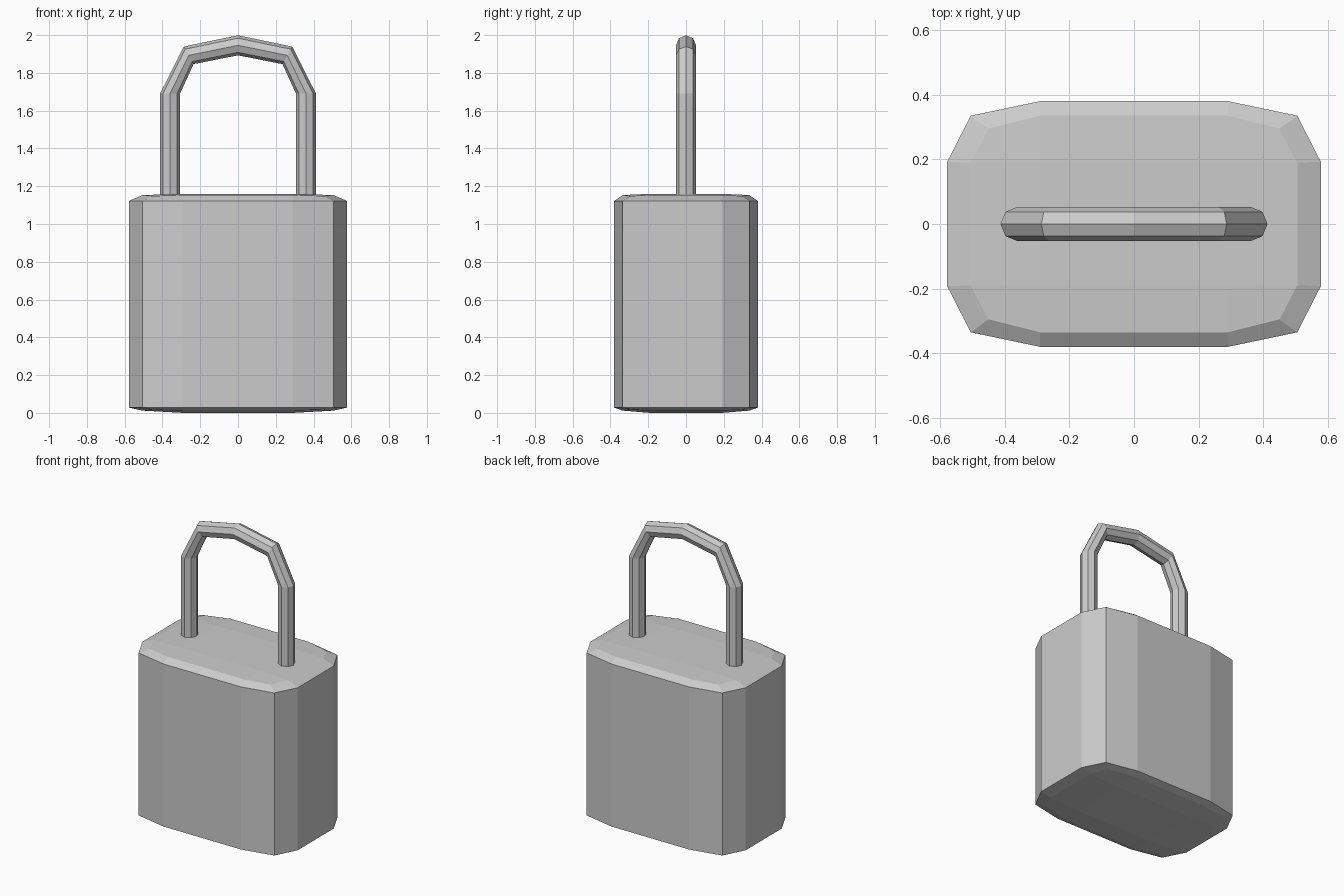
import bpy, bmesh, math

if "Cube" in bpy.data.objects:
    bpy.data.objects.remove(bpy.data.objects["Cube"])

def make_object(name, bm):
    bmesh.ops.recalc_face_normals(bm, faces=bm.faces[:])
    mesh = bpy.data.meshes.new(name)
    bm.to_mesh(mesh)
    bm.free()
    obj = bpy.data.objects.new(name, mesh)
    bpy.context.collection.objects.link(obj)
    return obj

def bridge(bm, a, b):
    n = len(a)
    for i in range(n):
        bm.faces.new((a[i], a[(i + 1) % n], b[(i + 1) % n], b[i]))

def mirrored_ring(bm, quarter):
    """Three points of one quarter (x, y, z) mirrored into a closed ring of twelve."""
    pts = []
    for sx, sy in ((1, 1), (-1, 1), (-1, -1), (1, -1)):
        q = quarter if sx * sy > 0 else quarter[::-1]
        pts += [(sx * x, sy * y, z) for x, y, z in q]
    return [bm.verts.new(p) for p in pts]

# Body: twelve-sided block with chamfered, slightly domed ends
BOTTOM, TOP = 0.005, 1.16

def end_cap(bm, z, s):
    rim = mirrored_ring(bm, [(0.578, 0.192, z - s * 0.038),
                             (0.505, 0.335, z - s * 0.038),
                             (0.29, 0.38, z - s * 0.038)])
    ring = mirrored_ring(bm, [(0.505, 0.19, z - s * 0.007),
                              (0.45, 0.295, z - s * 0.012),
                              (0.29, 0.335, z - s * 0.007)])
    core = [bm.verts.new((sx * 0.29, sy * 0.19, z))
            for sx, sy in ((1, 1), (-1, 1), (-1, -1), (1, -1))]
    bridge(bm, rim, ring)
    bm.faces.new(core)
    for i in range(4):
        k = 3 * i
        bm.faces.new((core[i], ring[k], ring[k + 1], ring[k + 2]))
        bm.faces.new((core[i], ring[k + 2], ring[(k + 3) % 12], core[(i + 1) % 4]))
    return rim

bm = bmesh.new()
low = end_cap(bm, BOTTOM, -1)
# the lower rim sits a little closer to the ground than the upper one to the top
for v in low:
    v.co.z = 0.028
# settle the base on the ground
for v in bm.verts:
    if v.co.z < 0.006:
        v.co.z = 0.0
high = end_cap(bm, TOP, 1)
bridge(bm, low, high)
make_object("lock_body", bm)

# Shackle: octagonal bar swept along a coarse arch (x, z, tilt of section)
R = 0.053
half = [(0.36, 1.08, 0), (0.36, 1.69, 0), (0.261, 1.893, 61)]
path = half + [(0, 1.946, 90)] + [(-x, z, 180 - a) for x, z, a in half[::-1]]
bm = bmesh.new()
rings = []
for x, z, a in path:
    a = math.radians(a)
    ring = []
    for i in range(8):
        t = i * math.pi / 4
        u, v = R * math.cos(t), R * math.sin(t)
        ring.append(bm.verts.new((x + u * math.cos(a), v, z + u * math.sin(a))))
    rings.append(ring)
for a, b in zip(rings, rings[1:]):
    bridge(bm, a, b)
bm.faces.new(rings[0])
bm.faces.new(rings[-1])
make_object("shackle", bm)
